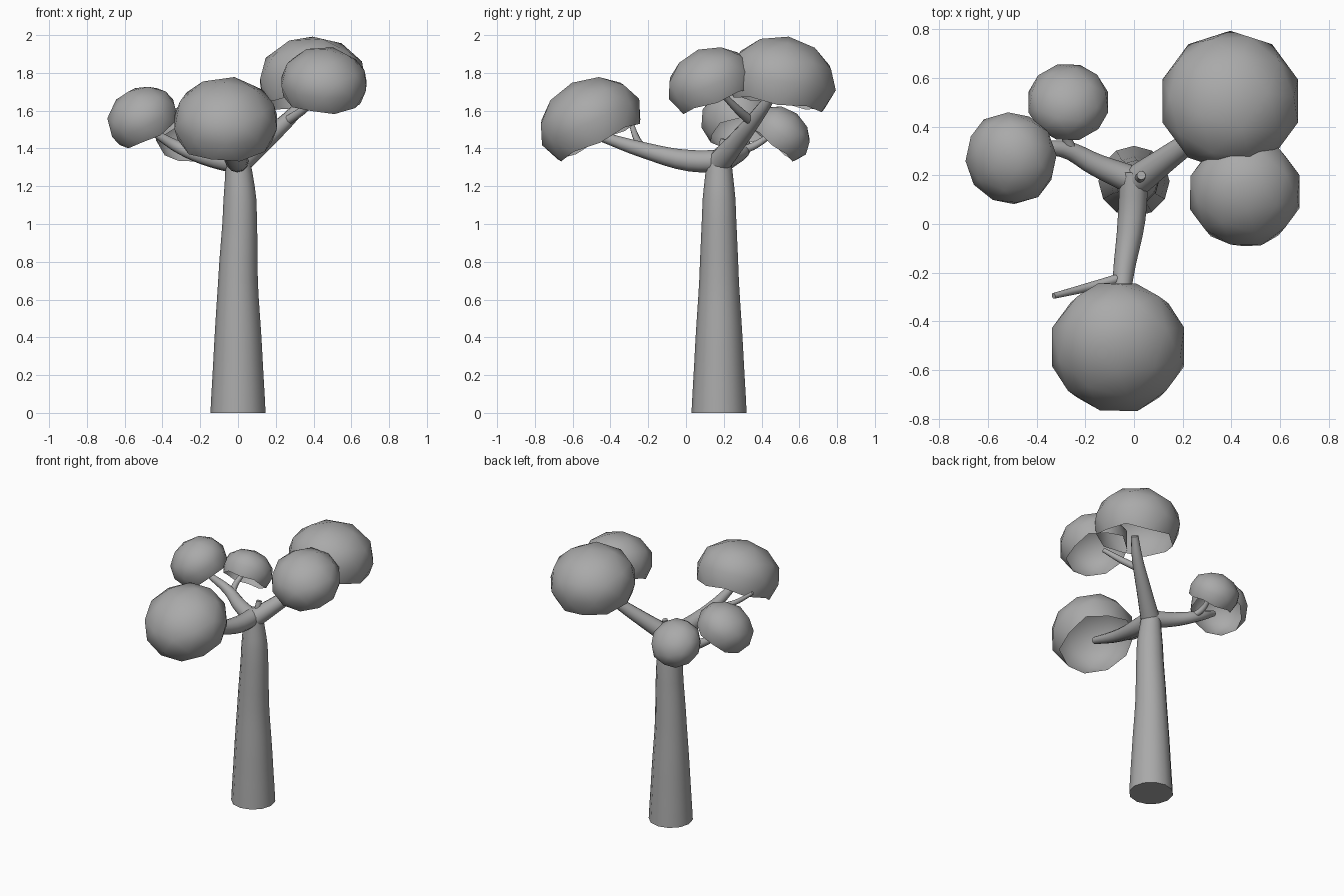
import bpy, bmesh
from mathutils import Vector, Matrix

cube = bpy.data.objects.get("Cube")
if cube:
    bpy.data.objects.remove(cube)

GREY = (0.4, 0.4, 0.4, 1)
mat = bpy.data.materials.new("plain_grey")
mat.use_nodes = True
mat.diffuse_color = GREY
mat.node_tree.nodes["Principled BSDF"].inputs["Base Color"].default_value = GREY


def add_mesh(name, mesh):
    mesh.materials.clear()
    mesh.materials.append(mat)
    obj = bpy.data.objects.new(name, mesh)
    bpy.context.collection.objects.link(obj)
    bpy.ops.object.select_all(action="DESELECT")
    obj.select_set(True)
    bpy.context.view_layer.objects.active = obj
    bpy.ops.object.shade_smooth_by_angle(angle=0.8)
    return obj


def limb(name, points):
    """Tapering round limb through (x, y, z, radius) points."""
    curve = bpy.data.curves.new(name + "_path", "CURVE")
    curve.dimensions = "3D"
    curve.bevel_depth = 1
    curve.bevel_resolution = 4
    curve.resolution_u = 4
    curve.use_fill_caps = True
    spline = curve.splines.new("BEZIER")
    spline.bezier_points.add(len(points) - 1)
    for bp, (x, y, z, r) in zip(spline.bezier_points, points):
        bp.co = (x, y, z)
        bp.radius = r
        bp.handle_left_type = bp.handle_right_type = "AUTO"
    path = bpy.data.objects.new(name + "_path", curve)
    bpy.context.collection.objects.link(path)
    deps = bpy.context.evaluated_depsgraph_get()
    mesh = bpy.data.meshes.new_from_object(path.evaluated_get(deps))
    bpy.data.objects.remove(path)
    add_mesh(name, mesh)


def canopy(name, centre, radius, height, axis):
    """Hollow, open-bottomed squashed ball leaning along axis."""
    bm = bmesh.new()
    bmesh.ops.create_icosphere(bm, subdivisions=2, radius=1)
    low = [f for f in bm.faces if f.calc_center_median().z < -0.5]
    bmesh.ops.delete(bm, geom=low, context="FACES")
    lean = Vector((0, 0, 1)).rotation_difference(Vector(axis)).to_matrix().to_4x4()
    bm.transform(Matrix.Translation(centre) @ lean
                 @ Matrix.Diagonal((radius, radius, height, 1)))
    mesh = bpy.data.meshes.new(name)
    bm.to_mesh(mesh)
    bm.free()
    add_mesh(name, mesh)


# Trunk
limb("trunk", [(0, .175, 0, .146), (0, .175, .35, .127), (0, .175, .7, .105),
               (.01, .175, 1.13, .087), (0, .175, 1.34, .065)])

# Main branches
limb("front_branch", [(0, .21, 1.335, .06), (-.01, .02, 1.335, .057),
                      (-.045, -.22, 1.39, .042), (-.06, -.47, 1.47, .025)])
limb("left_branch", [(0, .17, 1.32, .065), (.15, .28, 1.45, .05),
                     (.3, .39, 1.59, .036), (.38, .46, 1.69, .025)])
limb("right_branch", [(.02, .17, 1.32, .06), (-.15, .24, 1.35, .047),
                      (-.3, .31, 1.4, .034), (-.44, .29, 1.48, .02)])

# Twigs
limb("front_twig", [(-.05, -.22, 1.4, .02), (-.19, -.26, 1.45, .018),
                    (-.33, -.295, 1.55, .012)])
limb("left_twig", [(.25, .35, 1.54, .025), (.34, .28, 1.6, .022),
                   (.43, .2, 1.68, .015)])
limb("right_twig", [(-.25, .29, 1.385, .022), (-.28, .37, 1.42, .02),
                    (-.27, .46, 1.48, .014)])
limb("crown_stub", [(.02, .18, 1.34, .025), (.03, .2, 1.45, .018)])

# Leaf canopies
canopy("front_canopy", (-.065, -.505, 1.54), .285, .23, (0, -.43, .9))
canopy("left_back_canopy", (.395, .505, 1.755), .292, .24, (0, .16, .98))
canopy("left_front_canopy", (.455, .13, 1.745), .236, .19, (.05, -.35, .94))
canopy("right_front_canopy", (-.505, .27, 1.56), .195, .165, (-.45, -.25, .86))
canopy("right_back_canopy", (-.27, .5, 1.475), .172, .14, (0, .62, .78))
